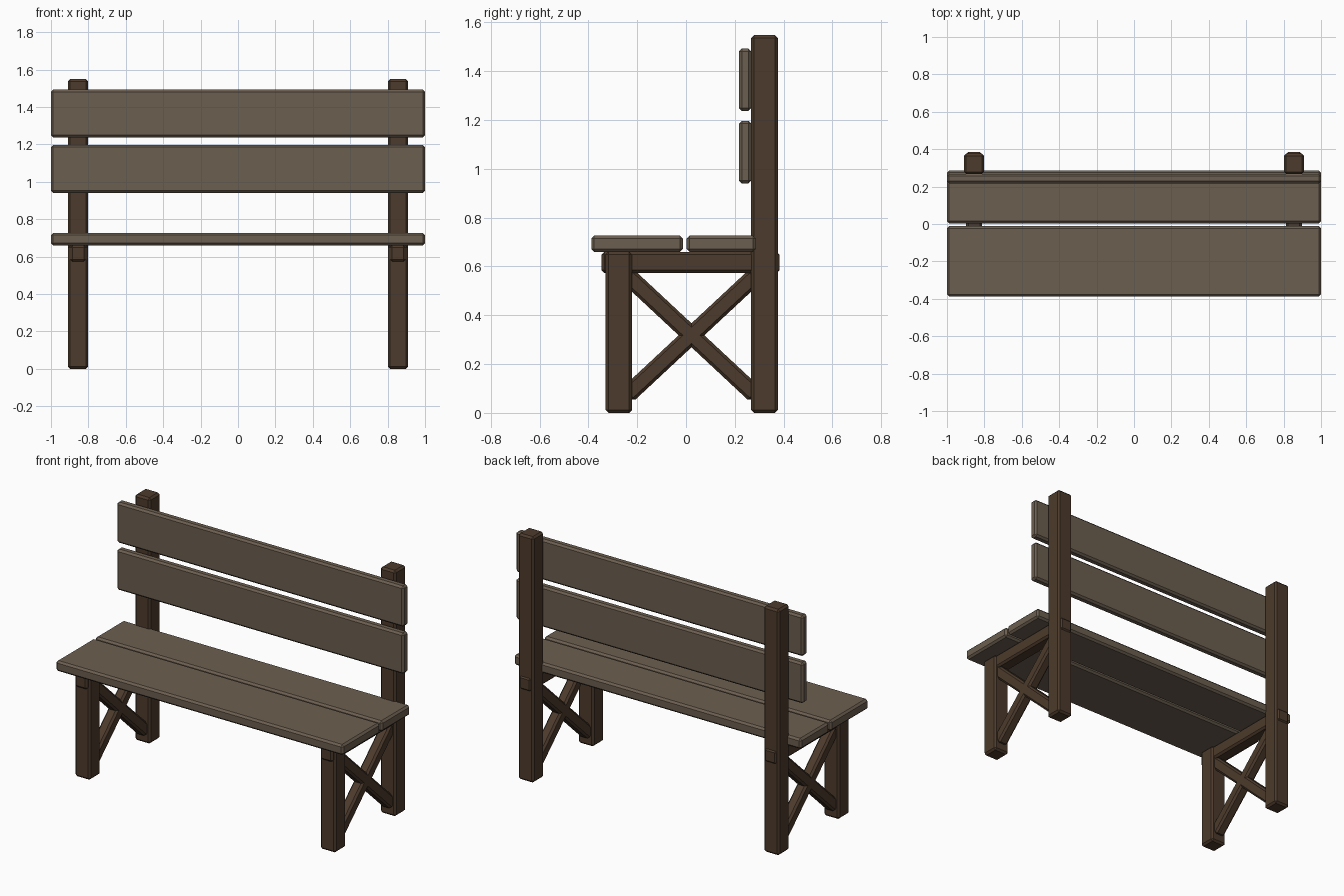
import bpy, math

if "Cube" in bpy.data.objects:
    bpy.data.objects.remove(bpy.data.objects["Cube"])


def material(name, colour):
    m = bpy.data.materials.new(name)
    m.diffuse_color = (*colour, 1)
    m.use_nodes = True
    m.node_tree.nodes["Principled BSDF"].inputs["Base Color"].default_value = m.diffuse_color
    return m


dark = material("dark brown wood", (0.073, 0.043, 0.025))
pale = material("weathered plank wood", (0.148, 0.113, 0.079))


def beam(name, lo, hi, mat, tilt=0, bevel=0.012):
    """Chamfered box between two corners, optionally tilted about x."""
    centre = [(a + b) / 2 for a, b in zip(lo, hi)]
    bpy.ops.mesh.primitive_cube_add(size=1, location=centre)
    ob = bpy.context.object
    ob.name = name
    ob.scale = [b - a for a, b in zip(lo, hi)]
    bpy.ops.object.transform_apply(location=False, rotation=False, scale=True)
    ob.rotation_euler.x = tilt
    ob.data.materials.append(mat)
    mod = ob.modifiers.new("chamfer", "BEVEL")
    mod.width = bevel
    mod.segments = 1
    return ob


# Two end frames: legs, seat rail and crossed braces
for side, s in (("left", -1), ("right", 1)):
    x = 0.855 * s

    def frame(name, half, y0, y1, z0, z1, tilt=0):
        beam(f"{side}_{name}", (x - half, y0, z0), (x + half, y1, z1), dark, tilt)

    frame("front_leg", 0.054, -0.33, -0.221, 0, 0.66)
    frame("back_leg", 0.054, 0.267, 0.376, 0, 1.548)
    frame("seat_rail", 0.043, -0.346, 0.384, 0.573, 0.66)
    for n, tilt in (("rising", 43), ("falling", -43)):
        frame(f"{n}_brace", 0.034, 0.0225 - 0.36, 0.0225 + 0.36,
              0.318 - 0.036, 0.318 + 0.036, math.radians(tilt))

# Seat planks
beam("front_seat_plank", (-1, -0.388, 0.66), (1, -0.012, 0.726), pale)
beam("rear_seat_plank", (-1, 0.003, 0.66), (1, 0.287, 0.726), pale)

# Backrest planks
beam("lower_back_plank", (-1, 0.217, 0.94), (1, 0.268, 1.197), pale)
beam("upper_back_plank", (-1, 0.217, 1.237), (1, 0.268, 1.493), pale)
